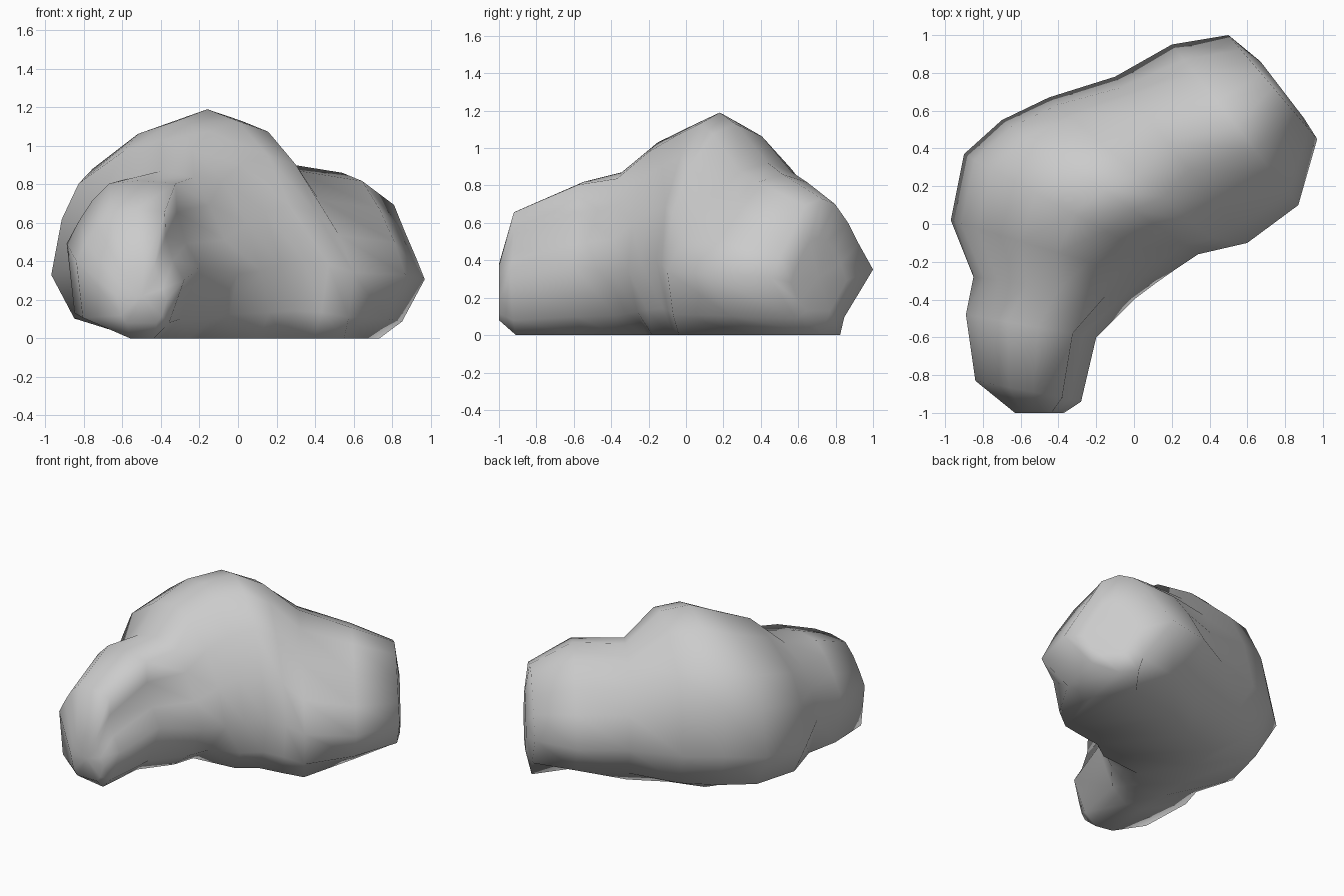
import bpy
import bmesh

cube = bpy.data.objects.get("Cube")
if cube:
    bpy.data.objects.remove(cube)

# Matte stone colour
stone = bpy.data.materials.new("pale_grey_stone")
stone.use_nodes = True
grey = (0.6, 0.6, 0.6, 1)
stone.diffuse_color = grey
bsdf = stone.node_tree.nodes["Principled BSDF"]
bsdf.inputs["Base Color"].default_value = grey
bsdf.inputs["Roughness"].default_value = 0.9

# Cross-sections above the foot, from the outer to the inner side:
# position across, fraction of height
FULL = [(.11, .1), (0, .32), (.05, .6), (.13, .78), (.34, .94),
        (.52, 1), (.67, .95), (.82, .8), (.93, .58), (1, .34)]
WEDGE = [(.28, .13), (0, .48), (.14, .67), (.24, .82), (.37, .96),
         (.5, 1), (.66, .95), (.78, .76), (.9, .58), (1, .42)]
BLOCK = [(.06, .16), (0, .6), (.09, .74), (.19, .87), (.32, .98),
         (.55, 1), (.82, .98), (.83, .8), (.9, .6), (1, .45)]

# Stations along the bent body: outer point, inner point, base, top,
# shape blended in, its share, crest lean to the outer side, foot edges
STATIONS = [
    ((-.63, -1), (-.37, -1), .08, .38, BLOCK, .5, 0, (.2, .8)),
    ((-.84, -.83), (-.28, -.94), 0, .67, BLOCK, 1, 0, (.5, .72)),
    ((-.89, -.48), (-.2, -.6), 0, .82, BLOCK, 1, 0, (.52, .7)),
    ((-.85, -.28), (0, -.4), 0, .87, BLOCK, .4, 0, (.39, .7)),
    ((-.97, .02), (.12, -.31), 0, 1.03, FULL, 0, 0, (.42, .7)),
    ((-.9, .37), (.22, -.24), 0, 1.13, FULL, 0, 0, (.42, .9)),
    ((-.7, .55), (.34, -.16), 0, 1.19, FULL, 0, 0, (.3, .9)),
    ((-.45, .67), (.47, -.13), 0, 1.13, FULL, 0, .05, (.33, .92)),
    ((-.1, .78), (.6, -.1), 0, .92, WEDGE, .4, .5, (.28, .93)),
    ((.2, .95), (.87, .1), 0, .86, WEDGE, .5, 0, (.42, .68)),
    ((.5, 1), (.97, .45), 0, .73, WEDGE, 1, 0, (.32, .5)),
    ((.67, .86), (.9, .56), .13, .52, WEDGE, .6, 0, (.3, .7)),
]


def ring(bm, outer, inner, base, top, shape, share, lean, foot):
    """One cross-section loop of the body."""
    points = [(foot[0], 0)]
    for (t0, f0), (t1, f1) in zip(FULL, shape):
        t = t0 + (t1 - t0) * share
        f = f0 + (f1 - f0) * share
        points.append((t - lean * t * (1 - t) * f, f))
    # Undercut on the inner side
    points += [((1 + foot[1]) / 2, .12), (foot[1], 0)]
    return [bm.verts.new((outer[0] + (inner[0] - outer[0]) * t,
                          outer[1] + (inner[1] - outer[1]) * t,
                          base + (top - base) * f)) for t, f in points]


# Loft the sections into one closed boulder
bm = bmesh.new()
rings = [ring(bm, *s) for s in STATIONS]
n = len(rings[0])
for a, b in zip(rings, rings[1:]):
    for i in range(n):
        j = (i + 1) % n
        bm.faces.new((a[i], a[j], b[j], b[i]))

# Rounded end caps
for loop in (rings[0], rings[-1]):
    cap = bm.faces.new(loop)
    bmesh.ops.poke(bm, faces=[cap])
bmesh.ops.recalc_face_normals(bm, faces=bm.faces[:])
for face in bm.faces:
    face.smooth = True

mesh = bpy.data.meshes.new("boulder")
bm.to_mesh(mesh)
bm.free()
mesh.materials.append(stone)
boulder = bpy.data.objects.new("boulder", mesh)
bpy.context.collection.objects.link(boulder)
